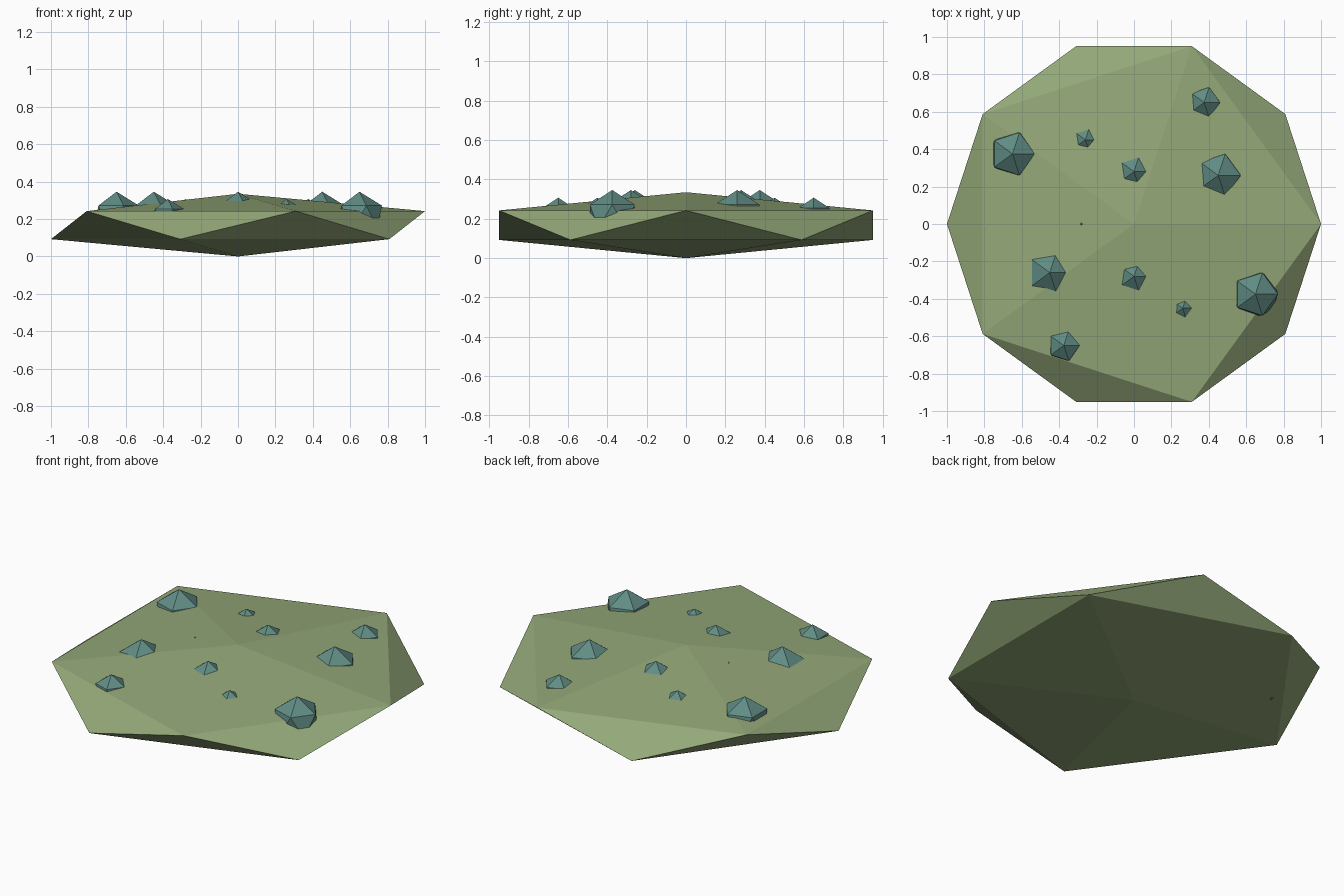
import bpy, math

if "Cube" in bpy.data.objects:
    bpy.data.objects.remove(bpy.data.objects["Cube"])

def material(name, color):
    m = bpy.data.materials.new(name)
    m.diffuse_color = (*color, 1)
    m.use_nodes = True
    m.node_tree.nodes["Principled BSDF"].inputs["Base Color"].default_value = m.diffuse_color
    return m

MOSS = material("moss green", (0.296, 0.392, 0.19))
TEAL = material("dull teal", (0.118, 0.262, 0.232))

def faceted_stone(name, loc, scale, mat):
    """Flat-shaded icosahedron."""
    bpy.ops.mesh.primitive_ico_sphere_add(subdivisions=1, radius=1, location=loc)
    ob = bpy.context.object
    ob.name = name
    ob.scale = scale
    bpy.ops.object.transform_apply(location=False, rotation=False, scale=True)
    ob.data.materials.append(mat)
    return ob

# Flattened island body: ring radius 1, height 0.335
W, H = 1.118, 0.1675
faceted_stone("island_body", (0, 0, H), (W, W, H), MOSS)

# Twelve half-buried rocks every 30 degrees, on three radii, two alternating sizes
for i in range(12):
    a = math.radians(30 * i)
    d = (0.28, 0.52, 0.75)[i % 3]
    r = 0.134 if i % 2 else 0.095
    faceted_stone(f"rock_{i + 1}", (d * math.cos(a), d * math.sin(a), 0.212), (r, r, r), TEAL)
